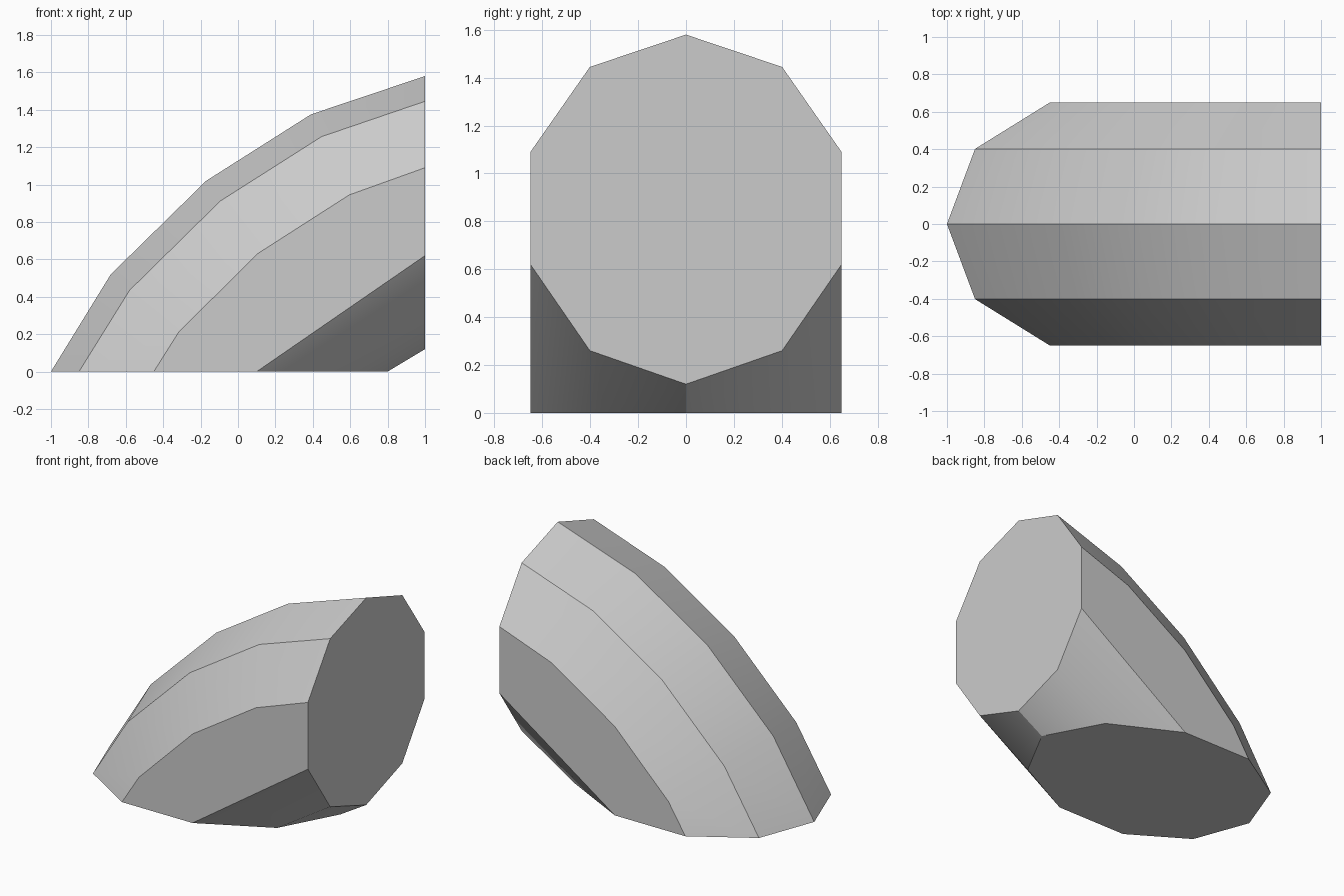
import bpy, bmesh, math

cube = bpy.data.objects.get("Cube")
if cube:
    bpy.data.objects.remove(cube)

R = 0.69  # tube radius
STEP = math.radians(36)


def mirrored(x, y, z):
    """A rim point and its twin on the other side."""
    return [(x, y, z), (x, -y, z)] if y > 0.01 else [(x, 0, z)]


points = []

# Flat foot: slanted cut of the ten-sided tube at ground level
for i, x in enumerate((-1.0, -0.85, -0.45, 0.10, 0.585, 0.80)):
    points += mirrored(x, R * 0.99 * math.sin(i * STEP), 0)

# Flat end: upright cut of the tube
for i, z in enumerate((1.58, 1.445, 1.09, 0.62, 0.26, 0.12)):
    points += mirrored(1.0, R * 0.99 * math.sin(i * STEP), z)

# Outer half of the rings along the bend: spine x, spine z, slope in degrees
for sx, sz, slope in ((-0.68, 0.52, 49.5), (-0.17, 1.02, 35), (0.39, 1.375, 25.5)):
    a = math.radians(slope)
    for i in range(3):
        d = R * (1 - math.cos(i * STEP))
        points += mirrored(sx + d * math.sin(a), R * 0.99 * math.sin(i * STEP),
                           sz - d * math.cos(a))

# Skin stretched over the rings
bm = bmesh.new()
for p in points:
    bm.verts.new(p)
hull = bmesh.ops.convex_hull(bm, input=bm.verts)
loose = [v for v in bm.verts if not v.link_faces]
bmesh.ops.delete(bm, geom=loose, context='VERTS')
bmesh.ops.dissolve_limit(bm, angle_limit=math.radians(1),
                         verts=bm.verts, edges=bm.edges)
bmesh.ops.recalc_face_normals(bm, faces=bm.faces)

mesh = bpy.data.meshes.new("bent_block")
bm.to_mesh(mesh)
bm.free()
block = bpy.data.objects.new("bent_block", mesh)
bpy.context.collection.objects.link(block)

# Plain grey
grey = bpy.data.materials.new("light_grey")
grey.use_nodes = True
colour = (0.6, 0.6, 0.6, 1)
grey.diffuse_color = colour
grey.node_tree.nodes["Principled BSDF"].inputs["Base Color"].default_value = colour
mesh.materials.append(grey)

# Soft along the bend, crisp at the cuts and facets
bpy.ops.object.select_all(action='DESELECT')
block.select_set(True)
bpy.context.view_layer.objects.active = block
bpy.ops.object.shade_smooth_by_angle(angle=math.radians(30))
